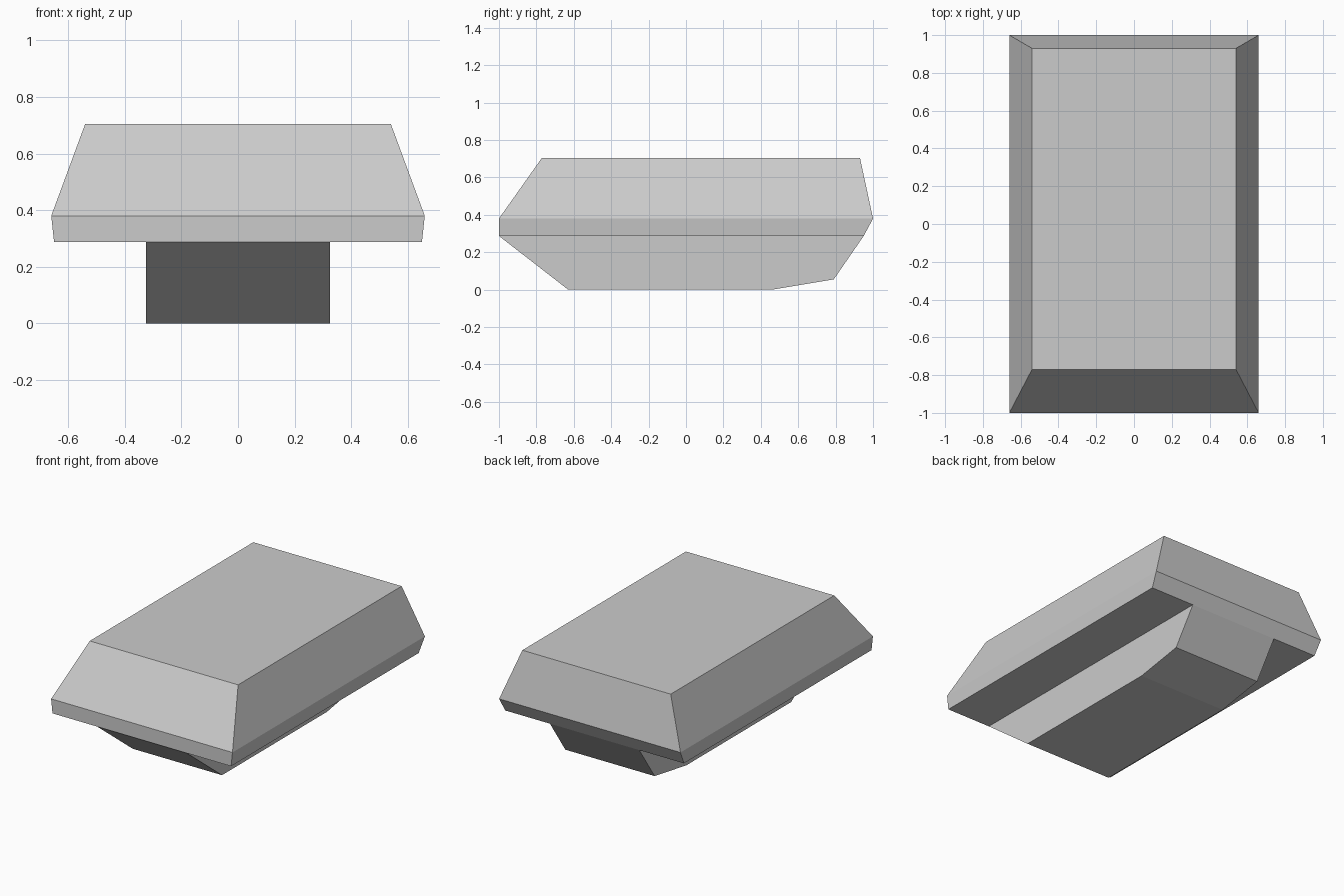
import bpy
import bmesh

cube = bpy.data.objects.get("Cube")
if cube:
    bpy.data.objects.remove(cube, do_unlink=True)

grey = bpy.data.materials.new("plain_grey")
grey.use_nodes = True
GREY = (0.6, 0.6, 0.6, 1)
grey.diffuse_color = GREY
grey.node_tree.nodes["Principled BSDF"].inputs["Base Color"].default_value = GREY


def loft(name, rings):
    """Join matching rings of points into a closed flat-faced solid."""
    bm = bmesh.new()
    loops = [[bm.verts.new(p) for p in ring] for ring in rings]
    count = len(loops[0])
    for low, high in zip(loops, loops[1:]):
        for i in range(count):
            j = (i + 1) % count
            bm.faces.new((low[i], low[j], high[j], high[i]))
    bm.faces.new(loops[0][::-1])
    bm.faces.new(loops[-1])
    bmesh.ops.recalc_face_normals(bm, faces=bm.faces)
    mesh = bpy.data.meshes.new(name)
    bm.to_mesh(mesh)
    bm.free()
    mesh.materials.append(grey)
    obj = bpy.data.objects.new(name, mesh)
    bpy.context.collection.objects.link(obj)
    return obj


def rectangle(half_width, front, back, z):
    return [(-half_width, front, z), (half_width, front, z),
            (half_width, back, z), (-half_width, back, z)]


# Upper body: narrow lip below, sloping sides above
loft("upper_body", [
    rectangle(0.65, -1.0, 0.95, 0.287),
    rectangle(0.66, -1.0, 1.0, 0.38),
    rectangle(0.54, -0.77, 0.93, 0.705),
])

# Lower hull: side profile extruded across the width
profile = [(-1.0, 0.287), (-0.63, 0), (0.46, 0), (0.79, 0.055), (0.95, 0.287)]
loft("lower_hull", [[(x, y, z) for y, z in profile] for x in (-0.325, 0.325)])
